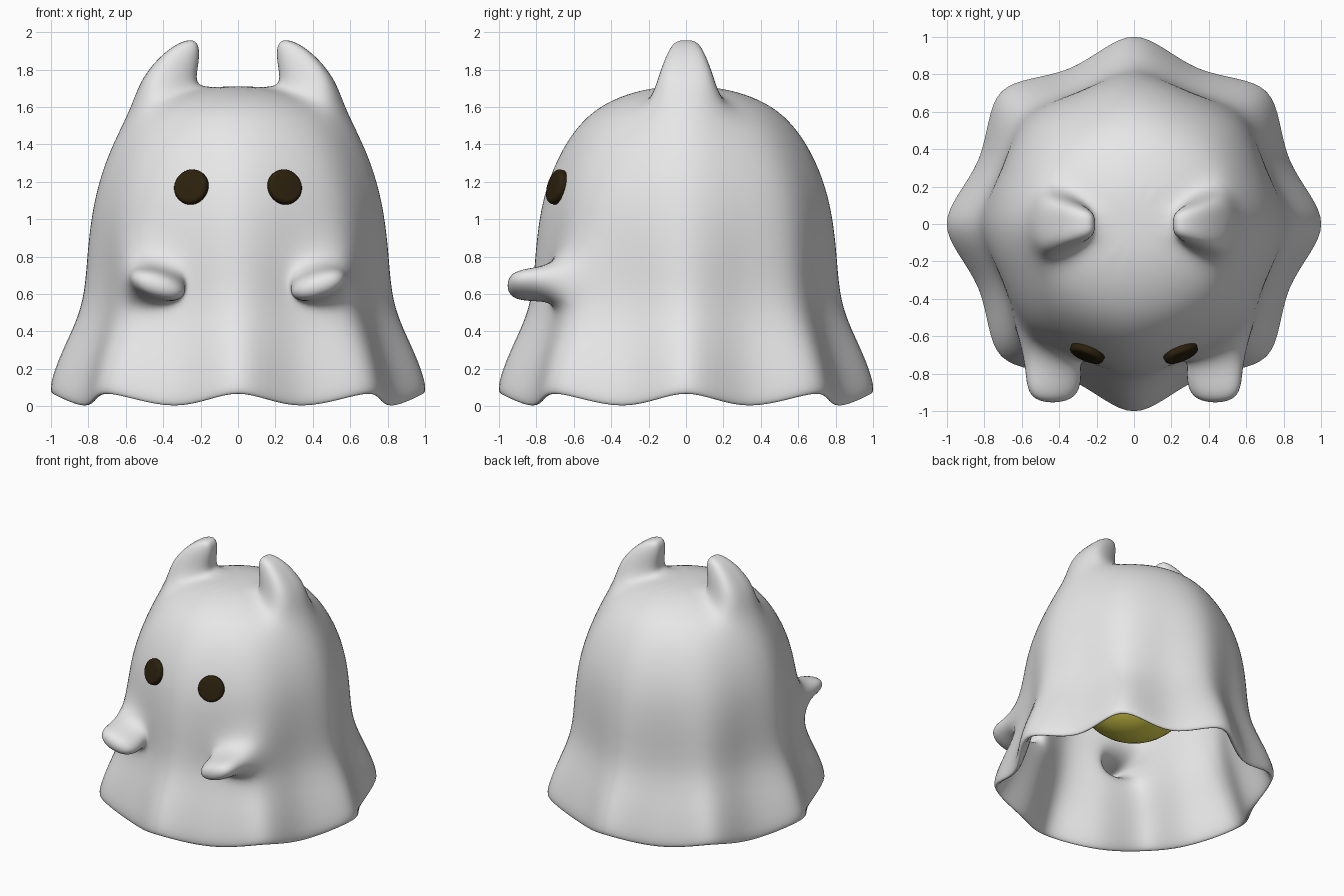
import bpy, bmesh
from math import cos, sin, pi
from mathutils import Vector

cube = bpy.data.objects.get("Cube")
if cube:
    bpy.data.objects.remove(cube, do_unlink=True)


def material(name, color):
    m = bpy.data.materials.new(name)
    m.use_nodes = True
    m.diffuse_color = (*color, 1)
    m.node_tree.nodes["Principled BSDF"].inputs["Base Color"].default_value = (*color, 1)
    return m


WHITE = material("sheet white", (0.8, 0.8, 0.8))
BROWN = material("eye dark brown", (0.025, 0.015, 0.004))
YELLOW = material("glow yellow", (0.8, 0.72, 0.08))


def add_object(name, bm, mat):
    bmesh.ops.recalc_face_normals(bm, faces=bm.faces)
    for f in bm.faces:
        f.smooth = True
    mesh = bpy.data.meshes.new(name)
    bm.to_mesh(mesh)
    bm.free()
    mesh.materials.append(mat)
    obj = bpy.data.objects.new(name, mesh)
    bpy.context.collection.objects.link(obj)
    return obj


def loft(bm, loop, sections, caps):
    """Extend an open loop of vertices through sections and close the end."""
    n = len(loop)
    for points in sections:
        new = [bm.verts.new(p) for p in points]
        for k in range(n):
            j = (k + 1) % n
            bm.faces.new((loop[k], loop[j], new[j], new[k]))
        loop = new
    for cap in caps:
        bm.faces.new([loop[k] for k in cap])


# Sheet cage: rings of height, radius at the folds, radius between the folds
SIDES = 16
PROFILE = [(0.035, 1.026, 0.925), (0.3, 0.942, 0.845), (0.53, 0.823, 0.77), (0.81, 0.807, 0.77),
           (1.09, 0.775, 0.755), (1.355, 0.682, 0.672), (1.595, 0.51, 0.51), (1.698, 0.24, 0.24)]
HEM_WAVE = 0.1
EAR_RING, ARM_RING = 6, 2
OPENINGS = {(EAR_RING, i) for i in (15, 0, 7, 8)} | {(ARM_RING, i) for i in (13, 10)}

bm = bmesh.new()
rings = []
for level, (z, fold, gap) in enumerate(PROFILE):
    mean, amp = (fold + gap) / 1.95, (fold - gap) / 0.718
    ring = []
    for i in range(SIDES):
        sign = 1 if i % 2 == 0 else -1
        r, a = mean + amp * sign, 2 * pi * i / SIDES
        lift = HEM_WAVE * sign if level == 0 else 0
        ring.append(bm.verts.new((r * cos(a), r * sin(a), z + lift)))
    rings.append(ring)
for level in range(len(rings) - 1):
    lo, hi = rings[level], rings[level + 1]
    for i in range(SIDES):
        j = (i + 1) % SIDES
        if (level, i) not in OPENINGS:
            bm.faces.new((lo[i], lo[j], hi[j], hi[i]))
crown = bm.verts.new((0, 0, 1.714))
for i in range(SIDES):
    bm.faces.new((rings[-1][i], rings[-1][(i + 1) % SIDES], crown))


def ear_section(s, inner, outer):
    """Six points from inner and outer (x, half width, z)."""
    (xi, wi, zi), (xo, wo, zo) = inner, outer
    return [(s * xi, -wi, zi), (s * xi, 0, zi), (s * xi, wi, zi),
            (s * xo, wo, zo), (s * xo, 0, zo), (s * xo, -wo, zo)]


def arm_section(s, x, y, z, half_x, half_z):
    corners = [(-1, -1), (1, -1), (1, 1), (-1, 1)]
    return [(s * (x + u * half_x), y, z + v * half_z + 0.25 * u * half_x) for u, v in corners]


for s in (1, -1):
    # Ears drawn up out of the crown, flaring into the shoulders
    c = 0 if s == 1 else SIDES // 2
    a, b = (c - s) % SIDES, (c + s) % SIDES
    lo, hi = rings[EAR_RING], rings[EAR_RING + 1]
    lo[c].co.x = s * 0.61
    rings[EAR_RING - 1][c].co.x += s * 0.02
    for v in (lo[a], lo[b]):
        v.co.y *= 1.25
    loft(bm, [hi[a], hi[c], hi[b], lo[b], lo[c], lo[a]],
         [ear_section(s, (0.21, 0.09, 1.82), (0.52, 0.19, 1.76)),
          ear_section(s, (0.2, 0.075, 1.982), (0.355, 0.08, 1.937))],
         [(0, 1, 4, 5), (1, 2, 3, 4)])
    # Stubby arms drawn out of the front
    inner, outer = (13, 14) if s == 1 else (11, 10)
    lo, hi = rings[ARM_RING], rings[ARM_RING + 1]
    loft(bm, [lo[inner], lo[outer], hi[outer], hi[inner]],
         [arm_section(s, 0.425, -0.8, 0.65, 0.165, 0.085),
          arm_section(s, 0.435, -0.967, 0.645, 0.14, 0.075)],
         [(0, 1, 2, 3)])

sheet = add_object("sheet", bm, WHITE)
thick = sheet.modifiers.new("Thickness", 'SOLIDIFY')
thick.thickness = 0.07
thick.offset = -1
smooth = sheet.modifiers.new("Smooth", 'SUBSURF')
smooth.levels = smooth.render_levels = 3
bpy.context.view_layer.update()

# Eyes: rounded discs lying on the sheet
for name, s in (("left_eye", 1), ("right_eye", -1)):
    _, spot, normal, _ = sheet.ray_cast(Vector((s * 0.247, -2, 1.17)), Vector((0, 1, 0)))
    bm = bmesh.new()
    bmesh.ops.create_cone(bm, cap_ends=True, segments=40, radius1=0.095, radius2=0.095, depth=0.07)
    rims = [e for e in bm.edges if abs(e.verts[0].co.z - e.verts[1].co.z) < 0.001]
    bmesh.ops.bevel(bm, geom=rims, offset=0.022, segments=5, profile=0.5, affect='EDGES')
    eye = add_object(name, bm, BROWN)
    eye.rotation_euler = normal.to_track_quat('Z', 'Y').to_euler()
    eye.location = spot

# Glowing ball hidden under the sheet
bm = bmesh.new()
bmesh.ops.create_uvsphere(bm, u_segments=32, v_segments=20, radius=0.44)
glow = add_object("inner_glow", bm, YELLOW)
glow.location = (0, 0, 0.89)
